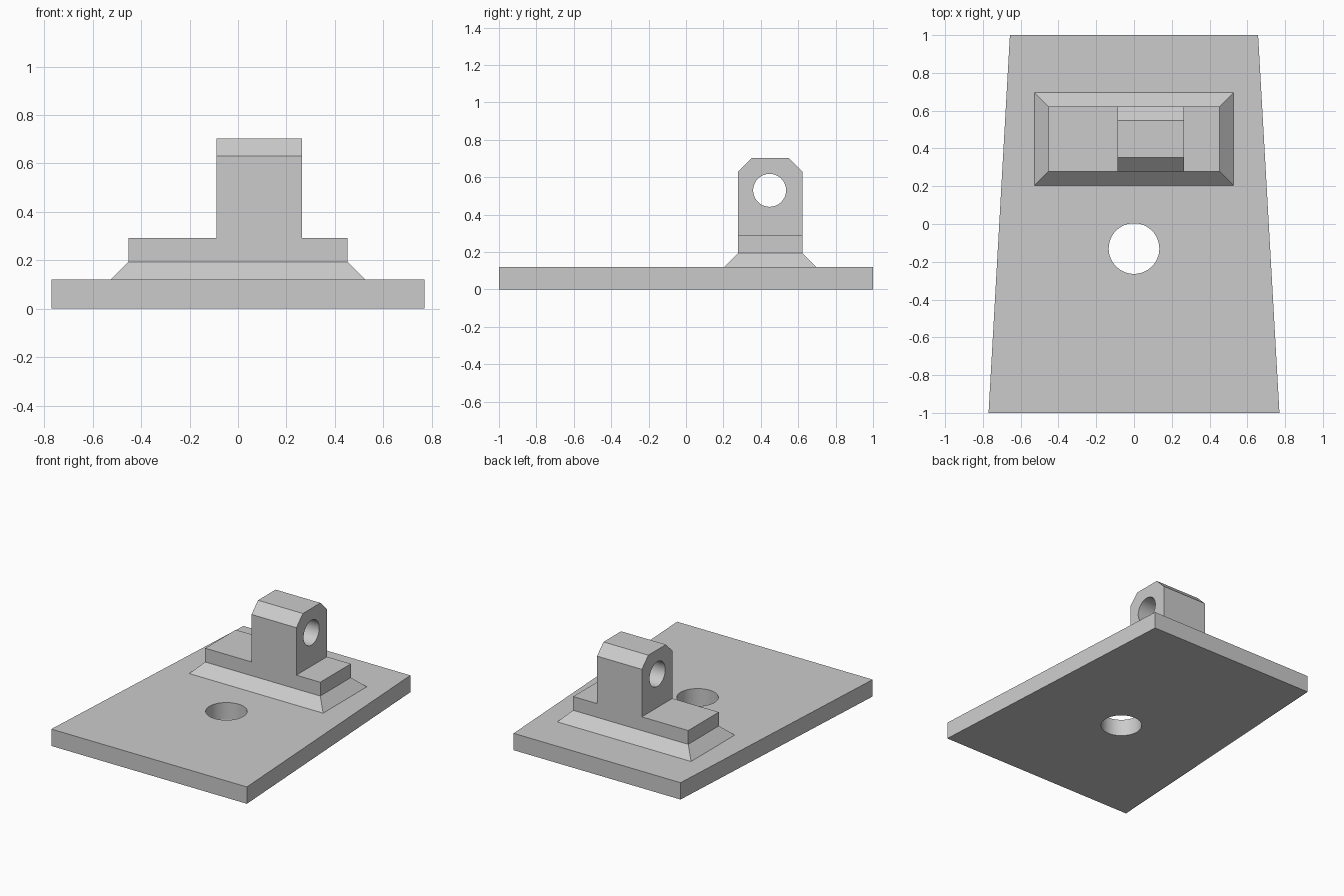
import bpy, bmesh, math
from mathutils import Matrix, Vector

cube = bpy.data.objects.get("Cube")
if cube:
    bpy.data.objects.remove(cube, do_unlink=True)

grey = bpy.data.materials.new("plain_grey")
grey.use_nodes = True
COLOUR = (0.6, 0.6, 0.6, 1)
grey.diffuse_color = COLOUR
grey.node_tree.nodes["Principled BSDF"].inputs["Base Color"].default_value = COLOUR


def finish(name, bm):
    bmesh.ops.recalc_face_normals(bm, faces=bm.faces)
    mesh = bpy.data.meshes.new(name)
    bm.to_mesh(mesh)
    bm.free()
    mesh.materials.append(grey)
    obj = bpy.data.objects.new(name, mesh)
    bpy.context.collection.objects.link(obj)
    return obj


def loft(name, rings):
    """Closed solid through a stack of matching rings of points."""
    bm = bmesh.new()
    loops = [[bm.verts.new(p) for p in ring] for ring in rings]
    n = len(loops[0])
    for a, b in zip(loops, loops[1:]):
        for i in range(n):
            j = (i + 1) % n
            bm.faces.new((a[i], a[j], b[j], b[i]))
    bm.faces.new(loops[0])
    bm.faces.new(loops[-1])
    return finish(name, bm)


def cylinder(name, radius, depth, centre, rotation=Matrix()):
    bm = bmesh.new()
    bmesh.ops.create_cone(bm, cap_ends=True, segments=64, radius1=radius,
                          radius2=radius, depth=depth,
                          matrix=Matrix.Translation(Vector(centre)) @ rotation)
    obj = finish(name, bm)
    obj.hide_render = True
    return obj


def combine(obj, other, operation):
    mod = obj.modifiers.new(operation.lower(), 'BOOLEAN')
    mod.operation = operation
    mod.solver = 'EXACT'
    mod.object = other
    bpy.ops.object.select_all(action='DESELECT')
    bpy.context.view_layer.objects.active = obj
    obj.select_set(True)
    bpy.ops.object.modifier_apply(modifier=mod.name)
    bpy.data.objects.remove(other, do_unlink=True)


def tidy(obj):
    """Merge coplanar faces, then smooth only the bores."""
    bm = bmesh.new()
    bm.from_mesh(obj.data)
    bmesh.ops.dissolve_limit(bm, angle_limit=math.radians(0.5),
                             verts=bm.verts, edges=bm.edges)
    bm.to_mesh(obj.data)
    bm.free()
    bpy.ops.object.select_all(action='DESELECT')
    bpy.context.view_layer.objects.active = obj
    obj.select_set(True)
    bpy.ops.object.shade_smooth_by_angle(angle=math.radians(30))


# Tapered base plate with a round through hole
PLATE_TOP = 0.12
base_plate = loft("base_plate", [
    [(-0.77, -1, z), (0.77, -1, z), (0.657, 1, z), (-0.657, 1, z)]
    for z in (0, PLATE_TOP)])
combine(base_plate, cylinder("plate_hole_cutter", 0.134, 1, (0, -0.13, 0)), 'DIFFERENCE')

# Foot block with a flared skirt
MID_Y, HALF_Y, HALF_X, FLARE = 0.45, 0.172, 0.453, 0.074
lug_mount = loft("lug_mount", [
    [(sx * (HALF_X + f), MID_Y + sy * (HALF_Y + f), z)
     for sx, sy in ((-1, -1), (1, -1), (1, 1), (-1, 1))]
    for z, f in ((PLATE_TOP, FLARE), (PLATE_TOP + FLARE, 0), (0.292, 0))])

# Upright lug with chamfered top and a sideways bore
TOP, CHAMFER = 0.703, 0.073
profile = [(-HALF_Y, 0.292), (HALF_Y, 0.292), (HALF_Y, TOP - CHAMFER),
           (HALF_Y - CHAMFER, TOP), (CHAMFER - HALF_Y, TOP), (-HALF_Y, TOP - CHAMFER)]
lug = loft("lug", [[(x, MID_Y + y, z) for y, z in profile] for x in (-0.088, 0.265)])
combine(lug, cylinder("bore_cutter", 0.088, 1, (0.09, MID_Y - 0.003, 0.53),
                      Matrix.Rotation(math.pi / 2, 4, 'Y')), 'DIFFERENCE')
combine(lug_mount, lug, 'UNION')

# Join everything into one clean solid
combine(base_plate, lug_mount, 'UNION')
base_plate.name = "mounting_bracket"
tidy(base_plate)
